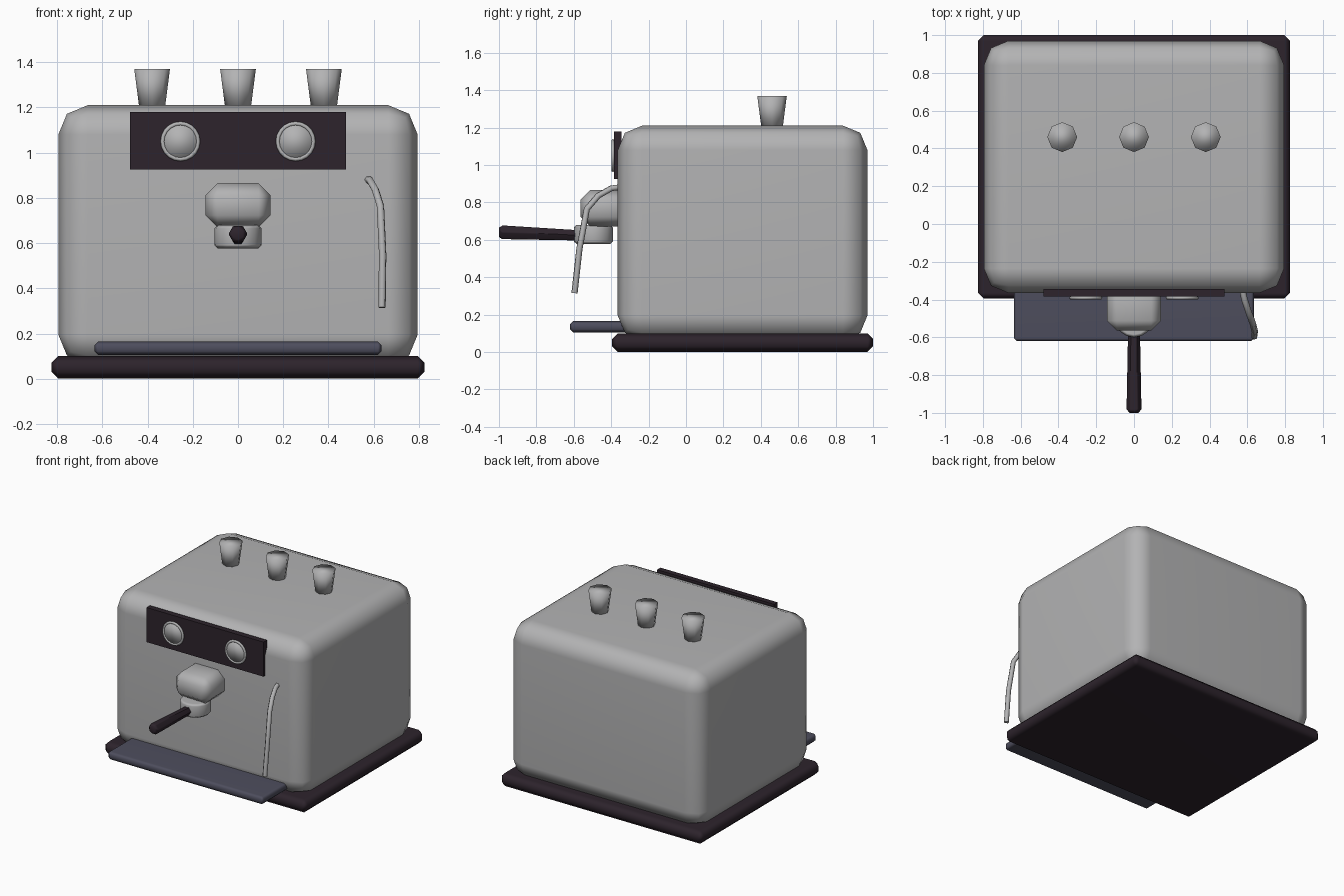
import bpy
from math import radians
from mathutils import Vector

if "Cube" in bpy.data.objects:
    bpy.data.objects.remove(bpy.data.objects["Cube"], do_unlink=True)


def material(name, rgb):
    m = bpy.data.materials.new(name)
    m.use_nodes = True
    m.diffuse_color = (*rgb, 1)
    m.node_tree.nodes["Principled BSDF"].inputs["Base Color"].default_value = (*rgb, 1)
    return m


steel = material("steel grey", (0.45, 0.45, 0.455))
dark = material("dark plum", (0.026, 0.017, 0.025))
slate = material("slate blue", (0.075, 0.075, 0.11))


def finish(name, mat, bevel=0, segments=1, smooth=True):
    """Name and colour the active object, round its edges and shade it."""
    ob = bpy.context.object
    ob.name = name
    ob.data.materials.append(mat)
    if bevel:
        mod = ob.modifiers.new("Bevel", "BEVEL")
        mod.width = bevel
        mod.segments = segments
        mod.limit_method = "ANGLE"
        mod.angle_limit = radians(50)
    if smooth:
        bpy.ops.object.shade_smooth()
        if bevel:
            ob.modifiers.new("Normals", "WEIGHTED_NORMAL")
    return ob


def box(name, mat, lo, hi, bevel=0, segments=1):
    lo, hi = Vector(lo), Vector(hi)
    bpy.ops.mesh.primitive_cube_add(size=1, location=(lo + hi) / 2)
    bpy.context.object.scale = hi - lo
    bpy.ops.object.transform_apply(location=False, rotation=False, scale=True)
    return finish(name, mat, bevel, segments, smooth=bevel > 0)


def cone(name, mat, start, end, r1, r2, sides, bevel=0, segments=1):
    start, end = Vector(start), Vector(end)
    axis = end - start
    bpy.ops.mesh.primitive_cone_add(vertices=sides, radius1=r1, radius2=r2,
                                    depth=axis.length, location=(start + end) / 2)
    bpy.context.object.rotation_euler = axis.to_track_quat("Z", "Y").to_euler()
    return finish(name, mat, bevel, segments)


# Base, housing and drip tray
box("base", dark, (-0.825, -0.395, 0), (0.825, 1.0, 0.1), 0.03)
box("housing", steel, (-0.795, -0.365, 0.065), (0.795, 0.97, 1.21), 0.13, 2)
box("drip_tray", slate, (-0.635, -0.62, 0.105), (0.635, -0.2, 0.165), 0.016)

# Control panel with two round gauges
box("control_panel", dark, (-0.478, -0.385, 0.925), (0.478, -0.345, 1.18))
for side, x in (("right", -0.255), ("left", 0.255)):
    cone(side + "_gauge", steel, (x, -0.37, 1.05), (x, -0.394, 1.05), 0.078, 0.074, 20)
    bpy.ops.mesh.primitive_torus_add(major_radius=0.079, minor_radius=0.009,
                                     major_segments=20, minor_segments=6,
                                     location=(x, -0.391, 1.05),
                                     rotation=(radians(90), 0, 0))
    finish(side + "_gauge_rim", steel)

# Brewing head, filter holder and its handle
box("brewing_head", steel, (-0.144, -0.565, 0.67), (0.144, -0.3, 0.865), 0.053)
cone("filter_holder", steel, (0, -0.495, 0.577), (0, -0.495, 0.68),
     0.105, 0.105, 16, 0.015)
cone("filter_handle", dark, (0, -0.55, 0.623), (0, -1.0, 0.641), 0.036, 0.046, 6, 0.02)

# Cups standing on the housing
for i, x in enumerate((-0.38, 0, 0.38)):
    cone(f"cup_{i + 1}", steel, (x, 0.46, 1.2), (x, 0.46, 1.37), 0.057, 0.079, 8)

# Bent steam wand
path = [(0.57, -0.33, 0.885), (0.585, -0.4, 0.875), (0.608, -0.47, 0.835),
        (0.63, -0.53, 0.765), (0.64, -0.57, 0.55), (0.637, -0.596, 0.315)]
curve = bpy.data.curves.new("steam_wand", "CURVE")
curve.dimensions = "3D"
curve.bevel_depth = 0.017
curve.bevel_resolution = 1
curve.use_fill_caps = True
spline = curve.splines.new("POLY")
spline.points.add(len(path) - 1)
for point, co in zip(spline.points, path):
    point.co = (*co, 1)
spline.use_smooth = True
curve.materials.append(steel)
wand = bpy.data.objects.new("steam_wand", curve)
bpy.context.collection.objects.link(wand)
